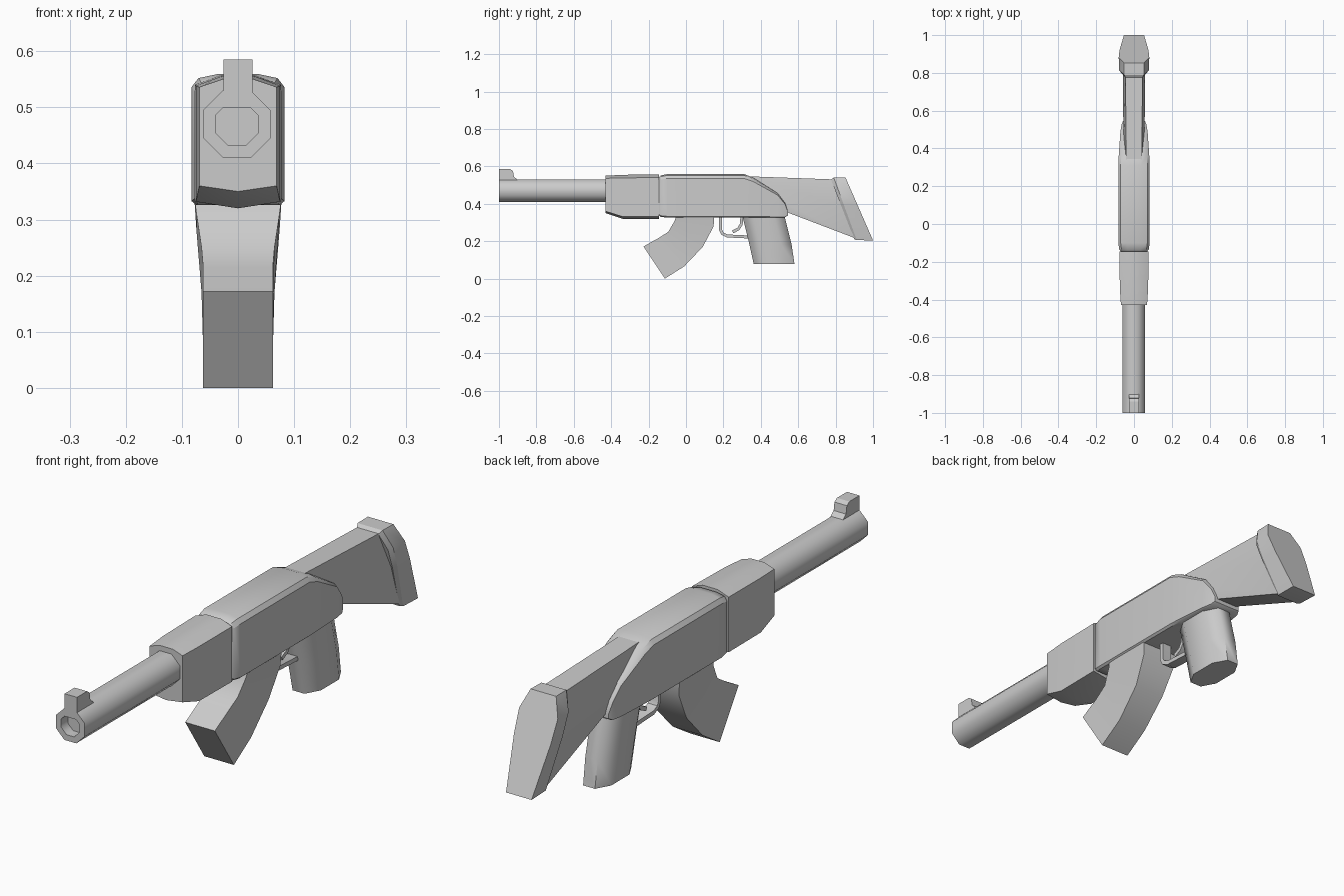
import bpy, bmesh, math
from mathutils import Vector

cube = bpy.data.objects.get("Cube")
if cube:
    bpy.data.objects.remove(cube, do_unlink=True)

grey = bpy.data.materials.new("plain_grey")
grey.use_nodes = True
grey.diffuse_color = (0.6, 0.6, 0.6, 1)
grey.node_tree.nodes["Principled BSDF"].inputs["Base Color"].default_value = (0.6, 0.6, 0.6, 1)


def skin(name, rings, angle):
    """Join successive rings of points with quads and cap both ends."""
    bm = bmesh.new()
    loops = [[bm.verts.new(p) for p in ring] for ring in rings]
    n = len(loops[0])
    for a, b in zip(loops, loops[1:]):
        for i in range(n):
            j = (i + 1) % n
            bm.faces.new((a[i], a[j], b[j], b[i]))
    bm.faces.new(loops[0])
    bm.faces.new(loops[-1])
    bmesh.ops.recalc_face_normals(bm, faces=bm.faces)
    mesh = bpy.data.meshes.new(name)
    bm.to_mesh(mesh)
    bm.free()
    mesh.materials.append(grey)
    obj = bpy.data.objects.new(name, mesh)
    bpy.context.collection.objects.link(obj)
    bpy.ops.object.select_all(action='DESELECT')
    obj.select_set(True)
    bpy.context.view_layer.objects.active = obj
    bpy.ops.object.shade_smooth_by_angle(angle=math.radians(angle))
    return obj


def loft(name, outline, spans, angle=30):
    """outline: (width factor, fraction from start to end) for the +x half.
    spans: (start y, start z, end y, end z, half width) for each section."""
    half = outline + [(-w, t) for w, t in reversed(outline) if w > 0]
    rings = []
    for y0, z0, y1, z1, width in spans:
        a, b = Vector((0, y0, z0)), Vector((0, y1, z1))
        rings.append([a.lerp(b, t) + Vector((w * width, 0, 0)) for w, t in half])
    return skin(name, rings, angle)


def plate(name, profile, half_width, angle=30):
    """Extrude a side profile of (y, z) points across x."""
    return skin(name, [[(s * half_width, y, z) for y, z in profile] for s in (-1, 1)], angle)


def strip(name, path, thick, half_width):
    """Bent bar following a side path of (y, z) points."""
    pts = [Vector(p) for p in path]
    rings = []
    for i, p in enumerate(pts):
        d = (pts[min(i + 1, len(pts) - 1)] - pts[max(i - 1, 0)]).normalized()
        n = Vector((-d.y, d.x)) * thick / 2
        rings.append([(sx * half_width, *(p + sn * n))
                      for sx, sn in ((-1, -1), (1, -1), (1, 1), (-1, 1))])
    return skin(name, rings, 35)


def octagon(y, radius):
    corner = radius / math.cos(math.pi / 8)
    angles = [math.pi / 8 + i * math.pi / 4 for i in range(8)]
    return [(-0.002 + corner * math.cos(a), y, 0.47 + corner * math.sin(a)) for a in angles]


# Barrel with a recessed bore, and the sight block on its tip
skin("barrel", [octagon(-0.40, 0.06), octagon(-1, 0.06),
                octagon(-1, 0.038), octagon(-0.96, 0.038)], 50)
plate("front_sight", [(-1, 0.5), (-1, 0.585), (-0.94, 0.585), (-0.925, 0.575),
                      (-0.92, 0.545), (-0.9, 0.528), (-0.9, 0.5)], 0.026)

# Handguard with a shallow ridge above and below
loft("handguard", [(0.4, 0), (1, 0.07), (1, 0.95), (0, 1)], [
    (-0.43, 0.55, -0.43, 0.35, 0.069),
    (-0.34, 0.555, -0.34, 0.32, 0.075),
    (-0.145, 0.557, -0.145, 0.32, 0.077)], 20)

# Receiver with rounded front edge and sloping tail
loft("receiver", [(0.45, 0), (0.85, 0.03), (1, 0.1), (1, 0.97), (0.9, 1)], [
    (-0.147, 0.54, -0.147, 0.34, 0.068),
    (-0.135, 0.552, -0.135, 0.33, 0.078),
    (-0.10, 0.559, -0.10, 0.326, 0.083),
    (0.31, 0.559, 0.31, 0.326, 0.083),
    (0.36, 0.540, 0.36, 0.326, 0.081),
    (0.49, 0.460, 0.49, 0.326, 0.072),
    (0.53, 0.405, 0.53, 0.328, 0.065),
    (0.545, 0.36, 0.545, 0.338, 0.058)], 35)

# Shoulder stock and butt pad
loft("stock", [(0.75, 0), (1, 0.45), (0.8, 1)], [
    (0.30, 0.548, 0.50, 0.37, 0.055),
    (0.80, 0.530, 0.92, 0.21, 0.06)])
butt_outline = [(0.66, 0), (1, 0.2), (0.95, 0.45), (0.66, 1)]
loft("butt_pad", butt_outline, [
    (0.775, 0.53, 0.90, 0.21, 0.068),
    (0.79, 0.54, 0.913, 0.206, 0.079),
    (0.853, 0.54, 1.0, 0.204, 0.081)])

# Curved magazine, narrowing downward
loft("magazine", [(1, 0), (1, 1)], [
    (-0.05, 0.34, 0.15, 0.34, 0.078),
    (-0.06, 0.31, 0.148, 0.28, 0.074),
    (-0.095, 0.25, 0.09, 0.17, 0.065),
    (-0.15, 0.215, -0.01, 0.065, 0.062),
    (-0.227, 0.172, -0.113, 0, 0.062)], 35)

# Pistol grip
loft("grip", [(0.45, 0), (1, 0.25), (1, 0.75), (0.45, 1)], [
    (0.30, 0.34, 0.525, 0.34, 0.06),
    (0.335, 0.20, 0.565, 0.18, 0.058),
    (0.362, 0.078, 0.58, 0.078, 0.055)], 60)

# Trigger guard and trigger
strip("trigger_guard", [(0.185, 0.335), (0.185, 0.26), (0.195, 0.24),
                        (0.22, 0.228), (0.35, 0.222)], 0.016, 0.02)
strip("trigger", [(0.30, 0.335), (0.295, 0.29), (0.28, 0.265), (0.25, 0.25)], 0.016, 0.01)
